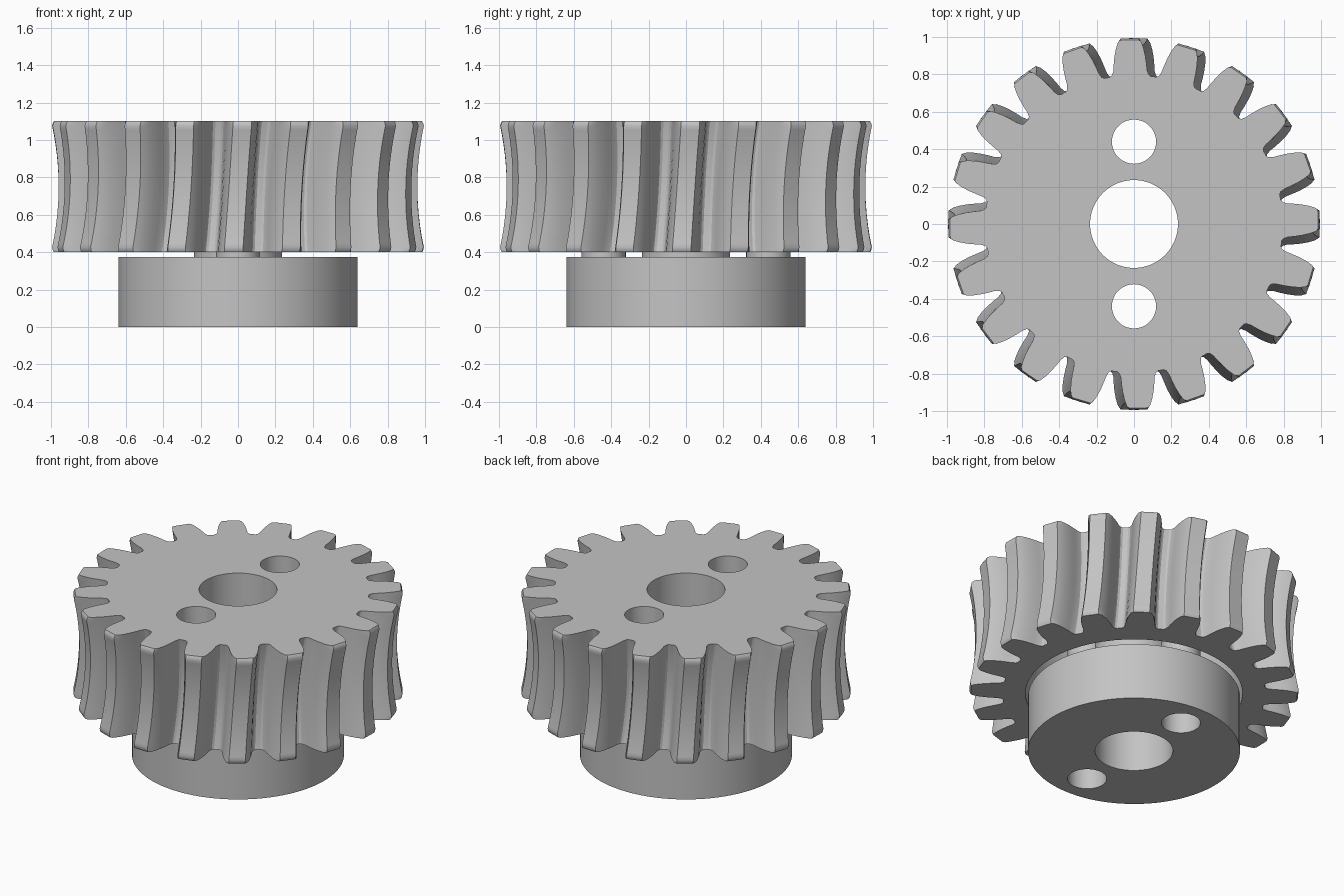
import bpy, bmesh
from math import cos, sin, pi, sqrt

cube = bpy.data.objects.get("Cube")
if cube:
    bpy.data.objects.remove(cube)

steel = bpy.data.materials.new("grey_steel")
steel.use_nodes = True
GREY = (0.55, 0.55, 0.55, 1)
steel.diffuse_color = GREY
steel.node_tree.nodes["Principled BSDF"].inputs["Base Color"].default_value = GREY

TEETH = 20
Z_HUB, Z_LOW, Z_TOP = 0.375, 0.40, 1.10
Z_MID = (Z_LOW + Z_TOP) / 2
HALF = (Z_TOP - Z_LOW) / 2
WORM_R = 1.55        # radius of the hollow throat across the teeth
TWIST = 0.07         # radians of tooth twist per unit of height
HOLES = [("bore", 0, 0.235), ("back_hole", 0.44, 0.118), ("front_hole", -0.44, 0.118)]


def make_object(name, bm):
    bmesh.ops.recalc_face_normals(bm, faces=bm.faces)
    mesh = bpy.data.meshes.new(name)
    bm.to_mesh(mesh)
    bm.free()
    mesh.materials.append(steel)
    obj = bpy.data.objects.new(name, mesh)
    bpy.context.collection.objects.link(obj)
    return obj


def cylinder(name, radius, z0, z1, y=0, caps=True, sides=64):
    bm = bmesh.new()
    bmesh.ops.create_cone(bm, cap_ends=caps, segments=sides, radius1=radius,
                          radius2=radius, depth=z1 - z0)
    bmesh.ops.translate(bm, verts=bm.verts, vec=(0, y, (z0 + z1) / 2))
    return make_object(name, bm)


def select_only(obj):
    bpy.ops.object.select_all(action="DESELECT")
    obj.select_set(True)
    bpy.context.view_layer.objects.active = obj


def cut(obj, cutter):
    mod = obj.modifiers.new("cut", "BOOLEAN")
    mod.operation = "DIFFERENCE"
    mod.solver = "EXACT"
    mod.object = cutter
    select_only(obj)
    bpy.ops.object.modifier_apply(modifier=mod.name)
    bpy.data.objects.remove(cutter)


def smooth(obj, angle=0.5):
    select_only(obj)
    bpy.ops.object.shade_smooth_by_angle(angle=angle)


# Half a tooth as (radius, half angle), root to tip
flank = [(0.795, 0.137), (0.803, 0.122), (0.825, 0.110), (0.86, 0.102),
         (0.90, 0.092), (0.94, 0.079), (0.975, 0.064), (1.0, 0.050)]
tooth = [(r, -a) for r, a in flank] + [(r, a) for r, a in reversed(flank)]


def section(z):
    """One slice of the gear, sunk by the throat and turned by the twist."""
    t = z - Z_MID
    sink = sqrt(WORM_R ** 2 - t * t) - sqrt(WORM_R ** 2 - HALF ** 2)
    tip = 1.0 - 0.5 * max(0, abs(t) - HALF + 0.03)
    for i in range(TEETH):
        for r, a in tooth:
            angle = 2 * pi * i / TEETH + a + TWIST * t
            rad = min(r - sink, tip)
            yield rad * cos(angle), rad * sin(angle), z


# Toothed wheel lofted from slices
bm = bmesh.new()
STEPS = 24
rings = []
for k in range(STEPS + 1):
    z = Z_MID - HALF * cos(pi * k / STEPS)
    rings.append([bm.verts.new(p) for p in section(z)])
count = len(rings[0])
for low, high in zip(rings, rings[1:]):
    for j in range(count):
        n = (j + 1) % count
        bm.faces.new((low[j], low[n], high[n], high[j]))
bm.faces.new(rings[0])
bm.faces.new(rings[-1])
wheel = make_object("toothed_wheel", bm)

# Hollow underside, then the hub below it
cut(wheel, cylinder("recess_cutter", 0.655, 0.2, Z_TOP - 0.02))
hub = cylinder("hub", 0.64, 0, Z_HUB, sides=96)

# Through holes with thin sleeves bridging wheel and hub
for name, y, radius in HOLES:
    for part in (wheel, hub):
        cut(part, cylinder("hole_cutter", radius, -0.2, 1.4, y))
    smooth(cylinder(name + "_sleeve", radius, Z_HUB, Z_TOP - 0.02, y, caps=False))

for part in (wheel, hub):
    smooth(part)
